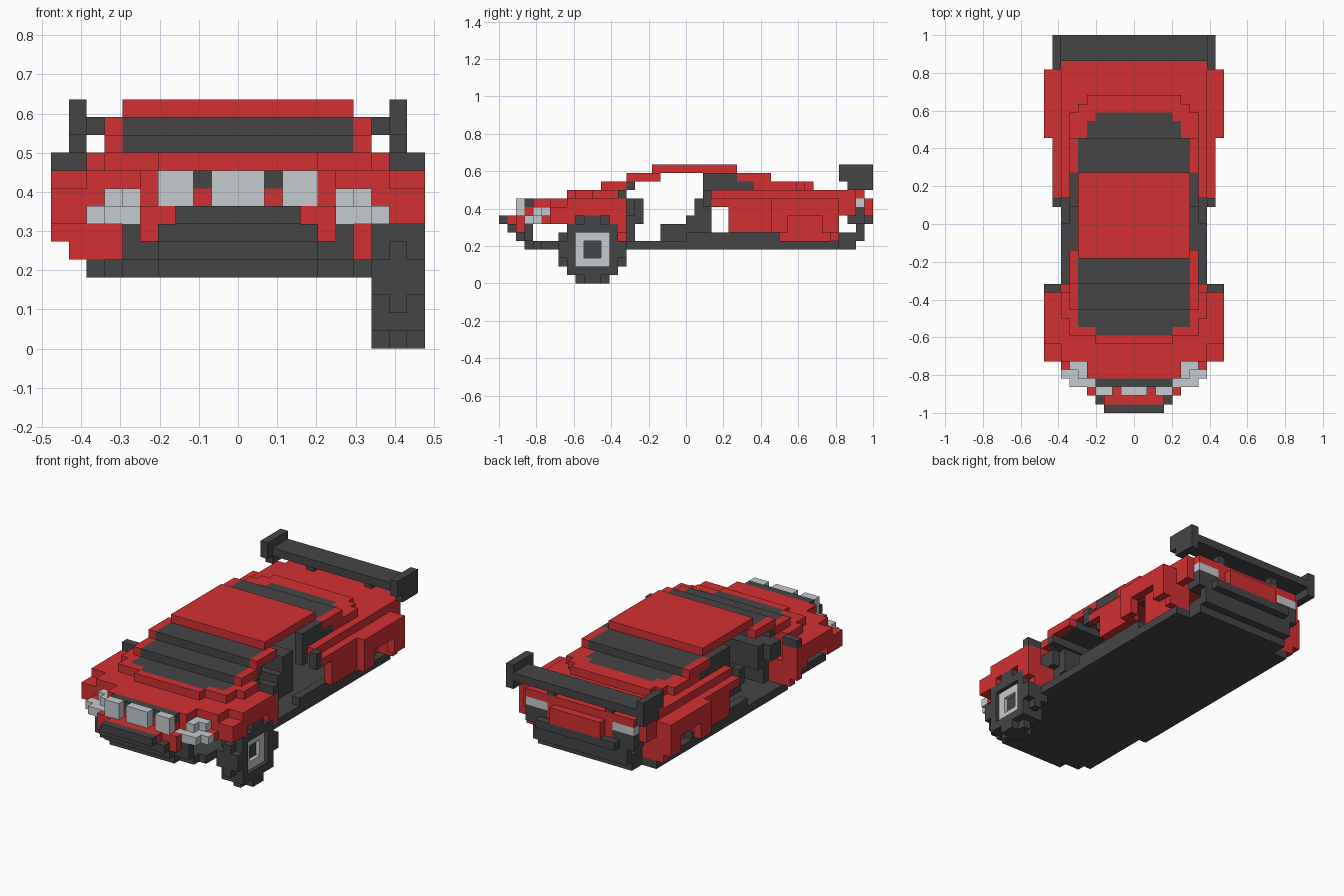
import bpy
import bmesh
from mathutils import Matrix, Vector

cube = bpy.data.objects.get("Cube")
if cube:
    bpy.data.objects.remove(cube, do_unlink=True)

UNIT = 1 / 22  # edge of one block


def material(name, color):
    mat = bpy.data.materials.new(name)
    mat.use_nodes = True
    mat.diffuse_color = color
    mat.node_tree.nodes["Principled BSDF"].inputs["Base Color"].default_value = color
    return mat


RED = material("red paint", (0.65, 0.03, 0.031, 1))
DARK = material("dark grey", (0.06, 0.06, 0.06, 1))
SILVER = material("light grey", (0.55, 0.6, 0.62, 1))


class Part:
    """One object assembled from blocks measured in whole units."""

    def __init__(self, name, mat):
        self.mesh = bpy.data.meshes.new(name)
        self.mesh.materials.append(mat)
        obj = bpy.data.objects.new(name, self.mesh)
        bpy.context.collection.objects.link(obj)

    def block(self, x, y, z):
        z = z if isinstance(z, tuple) else (z, z + 1)
        low, high = (Vector(c) * UNIT for c in zip(x, y, z))
        bm = bmesh.new()
        bm.from_mesh(self.mesh)
        place = Matrix.Translation((low + high) / 2) @ Matrix.Diagonal((*(high - low), 1))
        bmesh.ops.create_cube(bm, size=1, matrix=place)
        bm.to_mesh(self.mesh)
        bm.free()
        return self

    def slab(self, half, y, z):
        """Block centred across the car."""
        return self.block((-half - 0.5, half + 0.5), y, z)

    def left(self, a, b, y, z):
        return self.block((a + 0.5, b + 0.5), y, z)

    def pair(self, a, b, y, z):
        """Block on the left side and its mirror image."""
        self.block((-b - 0.5, -a - 0.5), y, z)
        return self.left(a, b, y, z)


# Floor pan and sills
floor = Part("floor", DARK)
floor.slab(8, y=(-8, 18), z=4)
floor.slab(7, y=(-17, -8), z=4)
floor.slab(6, y=(-18, -17), z=4)
floor.slab(4, y=(-19, -18), z=4)
floor.slab(6, y=(18, 20), z=4)
floor.pair(7, 8, y=(0, 11), z=5)

# Front bumper
bumper = Part("front_bumper", DARK)
bumper.slab(3, y=(-22, -21), z=7)
bumper.slab(4, y=(-21, -19), z=6)
bumper.slab(4, y=(-20, -19), z=5)
bumper.slab(6, y=(-19, -18), z=5)
bumper.pair(4, 6, y=(-19, -18), z=6)
nose = Part("nose", RED)
nose.slab(3, y=(-21, -20), z=7)
nose.slab(4, y=(-20, -18), z=7)
nose.slab(4, y=(-19, -18), z=8)
nose.pair(4, 5, y=(-20, -19), z=(6, 8))
Part("grille", DARK).slab(4, y=(-19, -18), z=9)

# Lamps
Part("centre_lamp", SILVER).slab(1, y=(-20, -19), z=(8, 10))
Part("side_lamps", SILVER).pair(2, 4, y=(-20, -19), z=(8, 10))
lamps = Part("headlamps", SILVER)
lamps.pair(4, 7, y=(-19, -18), z=7)
lamps.pair(6, 8, y=(-18, -17), z=7)
lamps.pair(5, 6, y=(-18, -17), z=8)
lamps.pair(5, 7, y=(-17, -16), z=8)

# Hood, stepping up towards the windshield
hood = Part("hood", RED)
hood.slab(5, y=(-18, -8), z=(8, 10))
hood.slab(8, y=(-16, -8), z=(8, 10))
hood.pair(5, 8, y=(-17, -15), z=7)
hood.slab(4, y=(-14, -13), z=10)
hood.pair(4, 6, y=(-13, -12), z=10)
hood.pair(6, 7, y=(-13, -8), z=10)
hood.pair(7, 8, y=(-11, -8), z=10)

# Front fenders with wheel arches and a closing wall behind the wheel
fender = Part("front_fenders", RED)
fender.pair(8, 10, y=(-16, -7), z=8)
fender.pair(8, 10, y=(-14, -7), z=9)
fender.pair(8, 10, y=(-16, -13), z=7)
fender.pair(8, 10, y=(-9, -7), z=7)
fender.pair(8, 10, y=(-8, -7), z=6)
fender.pair(6, 9, y=(-8, -7), z=(5, 8))
Part("mirrors", DARK).pair(8, 10, y=(-8, -7), z=10)

# Windshield, roof pillars and roof
glass = Part("windshield", DARK)
glass.slab(4, y=(-13, -12), z=10)
glass.slab(6, y=(-12, -9), z=10)
glass.slab(6, y=(-10, -6), z=11)
glass.slab(6, y=(-7, -3), z=12)
pillars = Part("front_pillars", RED)
pillars.pair(6, 7, y=(-10, -7), z=11)
pillars.pair(6, 7, y=(-7, -3), z=12)
Part("pillar_seals", DARK).pair(6, 7, y=(-7, -6), z=11)
Part("roof", RED).slab(6, y=(-4, 6), z=13)

# Quarter windows and rear window
quarter = Part("quarter_windows", DARK)
quarter.pair(6, 7, y=(2, 6), z=12)
quarter.pair(6, 7, y=(2, 8), z=11)
quarter.pair(6, 7, y=(2, 3), z=(9, 11))
quarter.pair(8, 9, y=(2, 3), z=(9, 11))
back_glass = Part("rear_window", DARK)
back_glass.slab(6, y=(6, 10), z=12)
back_glass.slab(5, y=(8, 12), z=11)
back_glass.slab(4, y=(12, 13), z=11)

# Rear deck
deck = Part("rear_deck", RED)
deck.pair(6, 7, y=(6, 10), z=12)
deck.pair(6, 7, y=(8, 10), z=11)
deck.pair(5, 7, y=(10, 13), z=11)
deck.pair(4, 5, y=(12, 13), z=11)
deck.slab(6, y=(13, 14), z=11)
deck.slab(5, y=(14, 15), z=11)
deck.slab(8, y=(10, 20), z=10)
deck.slab(7, y=(20, 21), z=10)
deck.pair(6, 8, y=(3, 10), z=10)

# Rear side panels with recessed wheel wells
panel = Part("rear_side_panels", RED)
panel.pair(8, 9, y=(5, 11), z=(6, 10))
panel.pair(8, 9, y=(3, 18), z=9)
panel.pair(7, 8, y=(18, 20), z=(8, 10))
panel.pair(6, 7, y=(11, 18), z=(5, 10))
panel.pair(6, 9, y=(17, 18), z=(5, 10))
arch = Part("rear_arches", RED)
arch.pair(9, 10, y=(10, 18), z=(8, 10))
arch.pair(9, 10, y=(10, 12), z=(6, 8))
arch.pair(9, 10, y=(16, 18), z=(6, 8))

# Tail panel, tail lamps and rear bumper
tail = Part("tail_panel", RED)
tail.slab(4, y=(20, 21), z=(8, 10))
tail.slab(3, y=(21, 22), z=(8, 10))
Part("tail_pockets", DARK).pair(4, 7, y=(20, 21), z=8)
Part("tail_lamps", SILVER).pair(4, 7, y=(20, 21), z=9)
rear = Part("rear_bumper", DARK)
rear.slab(5, y=(20, 22), z=7)
rear.pair(5, 7, y=(19, 21), z=7)
rear.slab(6, y=(20, 21), z=6)
rear.slab(6, y=(18, 21), z=5)

# Spoiler
wing = Part("spoiler", DARK)
wing.slab(8, y=(19, 22), z=12)
wing.pair(8, 9, y=(18, 22), z=(12, 14))
wing.pair(8, 9, y=(19, 22), z=11)
wing.pair(3, 4, y=(20, 21), z=11)

# Cabin interior
Part("firewall", DARK).slab(6, y=(-8, -6), z=(5, 8))
dash = Part("dashboard", DARK)
dash.slab(7, y=(-8, -6), z=(8, 10))
dash.slab(6, y=(-6, -5), z=(7, 10))
seats = Part("seats", DARK)
seats.pair(1, 5, y=(-3, 1), z=(5, 7))
seats.pair(1, 5, y=(0, 1), z=7)
seats.pair(1, 5, y=(1, 3), z=(5, 10))

# Single front wheel: stepped tyre with a wider middle tread, around a recessed rim
AXLE = -11
tyre = Part("front_left_tyre", DARK)
for edges, reaches in (((7, 8), (1, 3, 3, 4)), ((8, 9), (2, 3, 4, 4)), ((9, 10), (1, 3, 3, 4))):
    for step, reach in enumerate(reaches):
        for level in (step, 7 - step):
            if step < 2:
                tyre.left(*edges, y=(AXLE - reach, AXLE + reach), z=level)
            else:
                tyre.left(*edges, y=(AXLE - reach, AXLE - 2), z=level)
                tyre.left(*edges, y=(AXLE + 2, AXLE + reach), z=level)
rim = Part("front_left_rim", SILVER)
for low in (2, 5):
    rim.left(7, 9.5, y=(AXLE - 2, AXLE + 2), z=low)
for start in (AXLE - 2, AXLE + 1):
    rim.left(7, 9.5, y=(start, start + 1), z=(3, 5))
Part("front_left_hub", DARK).left(7, 9, y=(AXLE - 1, AXLE + 1), z=(3, 5))
